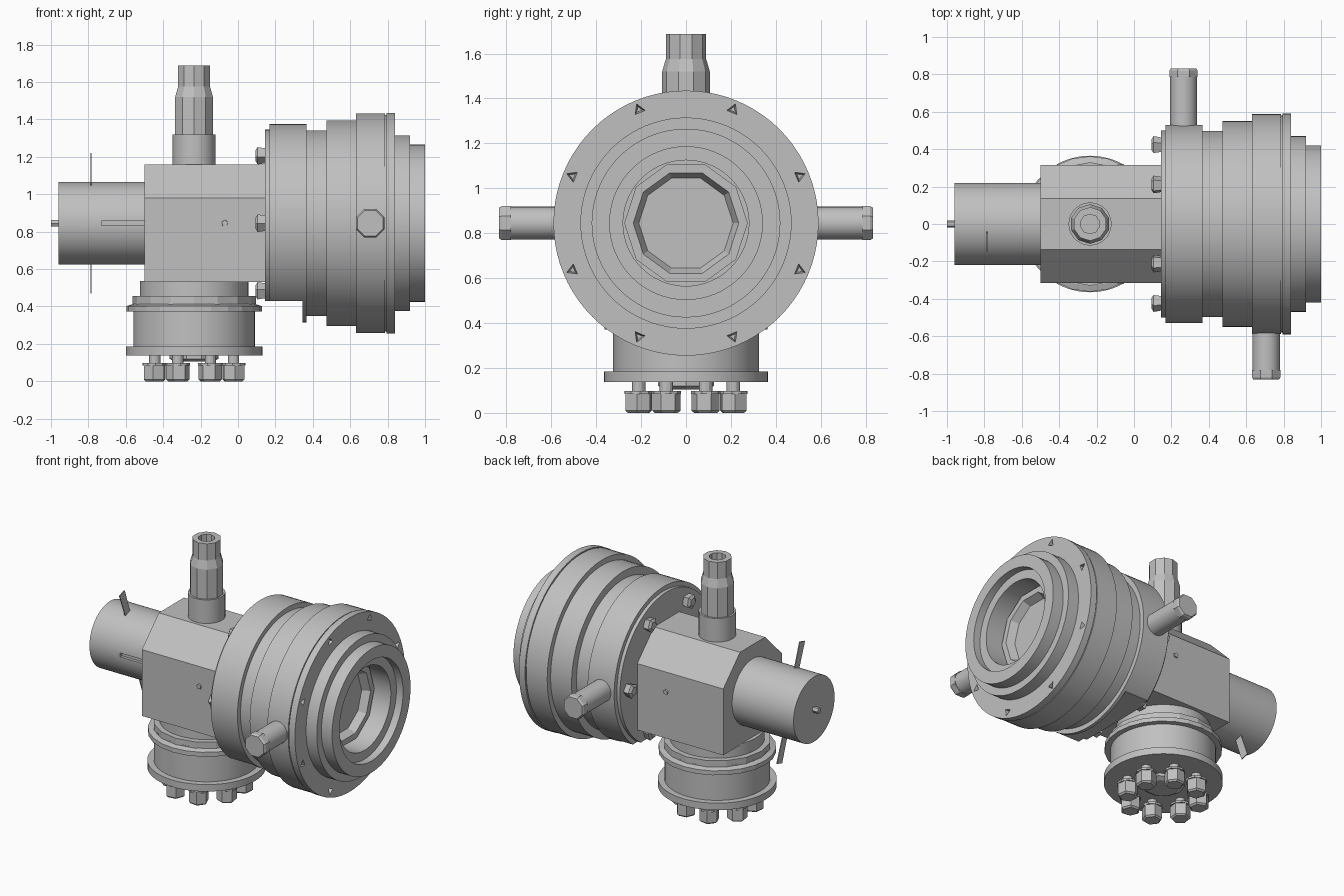
import bpy, bmesh, math
from mathutils import Vector, Matrix

if "Cube" in bpy.data.objects:
    bpy.data.objects.remove(bpy.data.objects["Cube"])

metal = bpy.data.materials.new("grey_metal")
metal.use_nodes = True
GREY = (0.53, 0.53, 0.53, 1)
metal.diffuse_color = GREY
metal.node_tree.nodes["Principled BSDF"].inputs["Base Color"].default_value = GREY

AXIS = Vector((0, 0, 0.845))      # main horizontal axis height
STEM_X = -0.235                   # vertical port position
ALONG_X = Matrix(((0, 0, 1), (1, 0, 0), (0, 1, 0))).to_4x4()
ALONG_Y = Matrix(((0, 1, 0), (0, 0, 1), (1, 0, 0))).to_4x4()
UP = Matrix.Identity(4)


def finish(bm, name, smooth=True):
    bmesh.ops.recalc_face_normals(bm, faces=bm.faces)
    mesh = bpy.data.meshes.new(name)
    bm.to_mesh(mesh)
    bm.free()
    mesh.materials.append(metal)
    obj = bpy.data.objects.new(name, mesh)
    bpy.context.collection.objects.link(obj)
    if smooth:
        bpy.ops.object.select_all(action='DESELECT')
        obj.select_set(True)
        bpy.context.view_layer.objects.active = obj
        bpy.ops.object.shade_smooth_by_angle(angle=math.radians(25))
    return obj


def revolve(bm, profile, at, turn=UP, sides=64, phase=0.0):
    """Turn a (distance, radius) profile about an axis, capping both ends."""
    place = Matrix.Translation(at) @ turn
    rings = []
    for t, r in profile:
        ring = []
        for i in range(sides):
            a = phase + math.tau * i / sides
            ring.append(bm.verts.new(place @ Vector((r * math.cos(a), r * math.sin(a), t))))
        rings.append(ring)
    for low, high in zip(rings, rings[1:]):
        for i in range(sides):
            j = (i + 1) % sides
            bm.faces.new((low[i], low[j], high[j], high[i]))
    bm.faces.new(rings[0])
    bm.faces.new(rings[-1])


def turned(name, profile, at, turn=UP, sides=64, phase=0.0, smooth=True):
    bm = bmesh.new()
    revolve(bm, profile, at, turn, sides, phase)
    return finish(bm, name, smooth)


def cut(obj, cutter):
    cutter.hide_render = True
    cutter.hide_set(True)
    mod = obj.modifiers.new("cut", 'BOOLEAN')
    mod.operation = 'DIFFERENCE'
    mod.solver = 'EXACT'
    mod.object = cutter
    bpy.context.view_layer.objects.active = obj
    bpy.ops.object.modifier_apply(modifier=mod.name)
    bpy.data.objects.remove(cutter)


def box(name, low, high):
    bm = bmesh.new()
    low, high = Vector(low), Vector(high)
    bmesh.ops.create_cube(bm, size=1, matrix=Matrix.Translation((low + high) / 2)
                          @ Matrix.Diagonal((high - low).to_4d()))
    return finish(bm, name, False)


def prism(name, outline, x0, x1):
    """Extrude a (y, z) outline along x."""
    bm = bmesh.new()
    face = bm.faces.new([bm.verts.new((x0, y, z)) for y, z in outline])
    moved = bmesh.ops.extrude_face_region(bm, geom=[face])["geom"]
    bmesh.ops.translate(bm, vec=(x1 - x0, 0, 0),
                        verts=[v for v in moved if isinstance(v, bmesh.types.BMVert)])
    return finish(bm, name, False)


# Central housing with chamfered upper edges
prism("housing", [(-.315, .53), (.315, .53), (.315, .98), (.135, 1.16),
                  (-.135, 1.16), (-.315, .98)], -.5, .16)

# Rear drum, cut flat underneath
bm = bmesh.new()
revolve(bm, [(.145, .5), (.168, .5), (.168, .53), (.35, .53)], AXIS, ALONG_X, 80)
cut_edges = bmesh.ops.bisect_plane(bm, geom=bm.verts[:] + bm.edges[:] + bm.faces[:],
                                   plane_co=(0, 0, .43), plane_no=(0, 0, -1),
                                   clear_outer=True)["geom_cut"]
bmesh.ops.holes_fill(bm, edges=bm.edges[:])
finish(bm, "rear_drum")

# Stepped front drum with a stepped open bore
front = turned("front_drum", [
    (.345, .53), (.367, .53), (.367, .497), (.473, .497), (.473, .55), (.63, .55),
    (.63, .587), (.787, .587), (.787, .58), (.794, .58), (.794, .59), (.84, .59),
    (.84, .47), (.92, .47), (.92, .42), (1, .42), (1, .34), (.95, .34), (.95, .28),
    (.8, .28), (.8, .23), (.52, .23), (.52, .16), (.45, .16)], AXIS, ALONG_X, 80)

# Triangular sockets around the front flange
bm = bmesh.new()
for k in range(8):
    a = math.tau * (k + .5) / 8
    spot = AXIS + Vector((0, .547 * math.cos(a), .547 * math.sin(a)))
    revolve(bm, [(.8, .015), (.86, .034)], spot, ALONG_X, 3, a)
cut(front, finish(bm, "socket_cutter", False))

# Faceted bore insert, spindle tongue and pin
turned("bore_insert", [(.78, .235), (.83, .275), (.83, .235), (.76, .2), (.56, .2), (.56, .232)],
       AXIS, ALONG_X, 10, smooth=False)
box("spindle_tongue", (.44, -.04, .69), (.54, .04, 1.0))
box("spindle_pin", (.53, -.024, .82), (.6, .024, .87))

# Mounting bolts between the drum and housing
bm = bmesh.new()
for k in range(6):
    a = math.tau * k / 6
    spot = AXIS + Vector((0, .42 * math.cos(a), .42 * math.sin(a)))
    revolve(bm, [(.093, .03), (.105, .05), (.15, .042)], spot, ALONG_X, 5, a)
finish(bm, "mounting_bolts", False)

# Rear shaft with keyway and centre pin
shaft = turned("rear_shaft", [(-.96, .22), (-.48, .22)], AXIS, ALONG_X)
cut(shaft, box("keyway_cutter", (-.73, -.3, .832), (-.4, -.2, .858)))
turned("shaft_pin", [(-1, .02), (-.94, .02)], AXIS, ALONG_X, 6, smooth=False)

# Thin slanted vanes above and below the shaft
for name, s in (("upper_vane", 1), ("lower_vane", -1)):
    prism(name, [(-s * y, AXIS.z + s * z) for y, z in
                 ((.03, .19), (.085, .19), (.15, .36), (.095, .375))], -.788, -.782)

# Set screws on both housing sides
for name, s in (("left_set_screw", 1), ("right_set_screw", -1)):
    turned(name, [(s * .31, .02), (s * .322, .017)], (-.07, 0, AXIS.z), ALONG_Y, 5, smooth=False)

# Side pipes with hexagonal caps
for name, s, x, cap in (("left", 1, .265, .785), ("right", -1, .707, .78)):
    turned(name + "_pipe", [(s * .45, .073), (s * cap, .073)], (x, 0, AXIS.z), ALONG_Y, 32)
    turned(name + "_pipe_cap", [(s * cap, .082), (s * .82, .082), (s * .832, .074)],
           (x, 0, AXIS.z), ALONG_Y, 8, math.pi / 8, smooth=False)

# Upper nozzle and its collar
base = Vector((STEM_X, 0, 0))
turned("nozzle_collar", [(1.1, .115), (1.32, .115)], base, sides=32)
turned("nozzle", [(1.31, .106), (1.52, .106), (1.575, .09), (1.688, .09),
                  (1.688, .052), (1.4, .052)], base, sides=10, phase=math.pi / 10, smooth=False)

# Lower port: neck, faceted rings, barrel and flange
turned("lower_neck", [(.43, .29), (.535, .29)], base)
turned("upper_ring", [(.405, .33), (.455, .33)], base, sides=16, smooth=False)
turned("lower_ring", [(.372, .362), (.402, .362), (.412, .33)], base, sides=24, smooth=False)
turned("lower_barrel", [(.17, .325), (.42, .325)], base)
turned("lower_flange", [(.138, .365), (.185, .365)], base)
turned("flange_hub", [(.105, .1), (.12, .13), (.14, .13)], base, sides=10, smooth=False)

# Ring of studs, washers and hexagonal nuts
studs, nuts = bmesh.new(), bmesh.new()
for k in range(8):
    a = math.tau * (k + .5) / 8
    spot = base + Vector((.228 * math.cos(a), .228 * math.sin(a), 0))
    revolve(studs, [(.08, .03), (.15, .03)], spot, sides=12)
    revolve(nuts, [(0, .052), (.01, .063), (.085, .063)], spot, sides=6, phase=a)
    revolve(nuts, [(.085, .066), (.098, .066)], spot, sides=10, phase=a)
finish(studs, "flange_studs")
finish(nuts, "flange_nuts", False)
